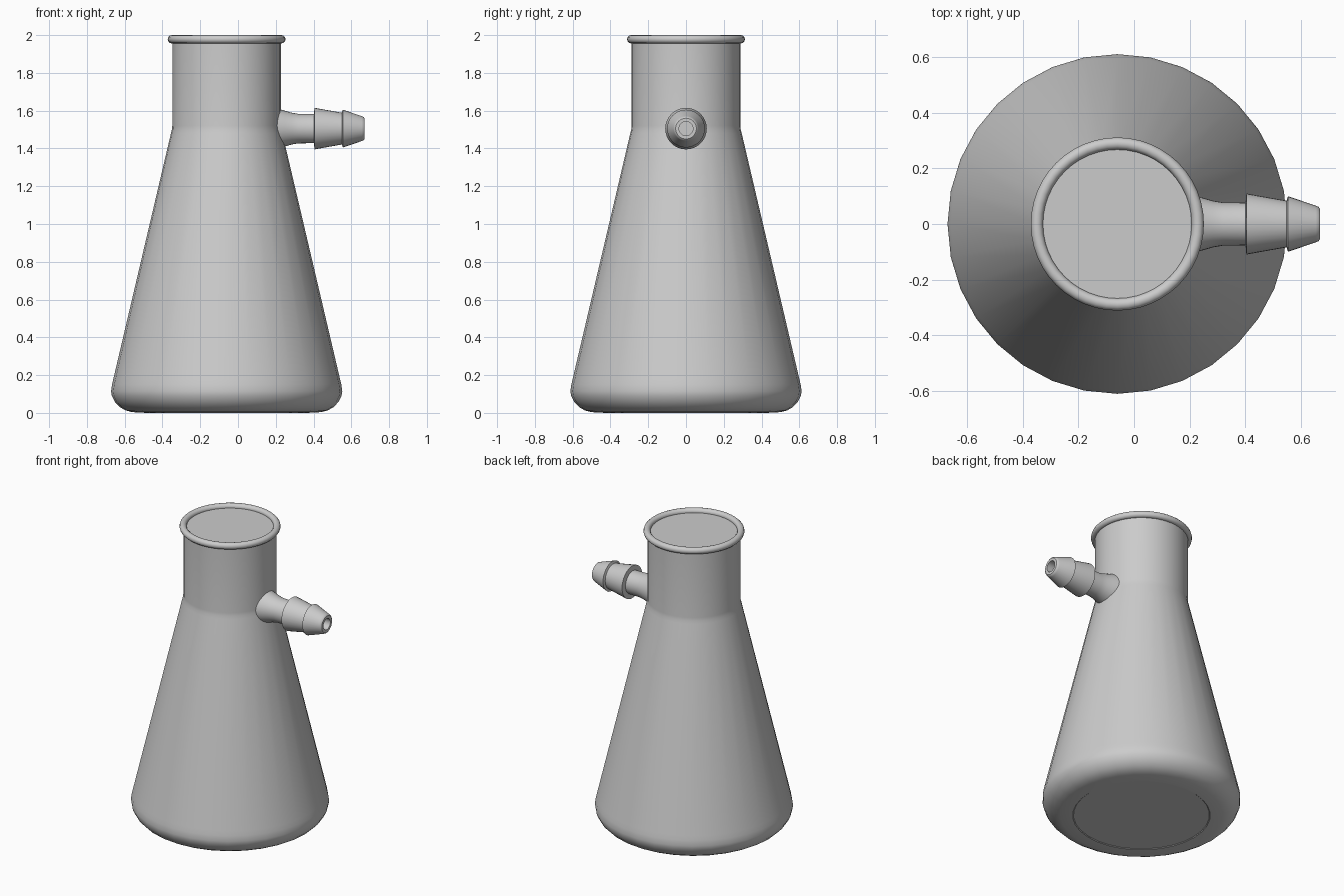
import bpy, bmesh, math
from mathutils import Matrix

if "Cube" in bpy.data.objects:
    bpy.data.objects.remove(bpy.data.objects["Cube"], do_unlink=True)

AXIS_X = -0.06      # flask centre line
SPOUT_Z = 1.505     # spout centre line

grey = bpy.data.materials.new("plain grey")
grey.use_nodes = True
colour = (0.6, 0.6, 0.6, 1)
grey.diffuse_color = colour
grey.node_tree.nodes["Principled BSDF"].inputs["Base Color"].default_value = colour


def lathe(name, profile, segments, matrix, closed=False):
    """Revolve (radius, height) points about z; points on the axis become one vertex."""
    bm = bmesh.new()
    rings = []
    for r, h in profile:
        if r == 0:
            rings.append([bm.verts.new((0, 0, h))] * segments)
        else:
            turn = [2 * math.pi * i / segments for i in range(segments)]
            rings.append([bm.verts.new((r * math.cos(a), r * math.sin(a), h)) for a in turn])
    pairs = list(zip(rings, rings[1:]))
    if closed:
        pairs.append((rings[-1], rings[0]))
    for low, high in pairs:
        for i in range(segments):
            j = (i + 1) % segments
            corners = list(dict.fromkeys([low[i], low[j], high[j], high[i]]))
            bm.faces.new(corners)
    bmesh.ops.recalc_face_normals(bm, faces=bm.faces)
    bm.transform(matrix)
    mesh = bpy.data.meshes.new(name)
    bm.to_mesh(mesh)
    bm.free()
    mesh.materials.append(grey)
    obj = bpy.data.objects.new(name, mesh)
    bpy.context.collection.objects.link(obj)
    bpy.ops.object.select_all(action="DESELECT")
    obj.select_set(True)
    bpy.context.view_layer.objects.active = obj
    bpy.ops.object.shade_smooth_by_angle(angle=math.radians(35))
    return obj


upright = Matrix.Translation((AXIS_X, 0, 0))

# Conical body with rounded foot, straight neck and a closed top just under the rim
lathe("flask_body", [
    (0, 0.004), (0.42, 0.004), (0.425, 0), (0.50, 0.004), (0.535, 0.013), (0.565, 0.03),
    (0.592, 0.058), (0.608, 0.09), (0.612, 0.115), (0.607, 0.15), (0.60, 0.18),
    (0.295, 1.48), (0.29, 1.50), (0.288, 1.52), (0.288, 1.975), (0, 1.975),
], 32, upright)

# Rolled rim
rim = []
for k in range(12):
    a = 2 * math.pi * k / 12
    rim.append((0.29 + 0.022 * math.cos(a), 1.978 + 0.022 * math.sin(a)))
lathe("rim", rim, 48, upright, closed=True)

# Side spout: flared root, two barbs and a bored tip, pointing to +x
sideways = Matrix.Translation((0, 0, SPOUT_Z)) @ Matrix.Rotation(math.pi / 2, 4, "Y")
lathe("hose_spout", [
    (0, 0.15), (0.115, 0.18), (0.105, 0.215), (0.094, 0.25), (0.084, 0.285), (0.078, 0.32),
    (0.077, 0.402), (0.11, 0.405), (0.084, 0.55), (0.10, 0.555), (0.066, 0.655),
    (0.062, 0.665), (0.055, 0.67), (0.037, 0.67), (0.037, 0.36), (0, 0.36),
], 32, sideways)
